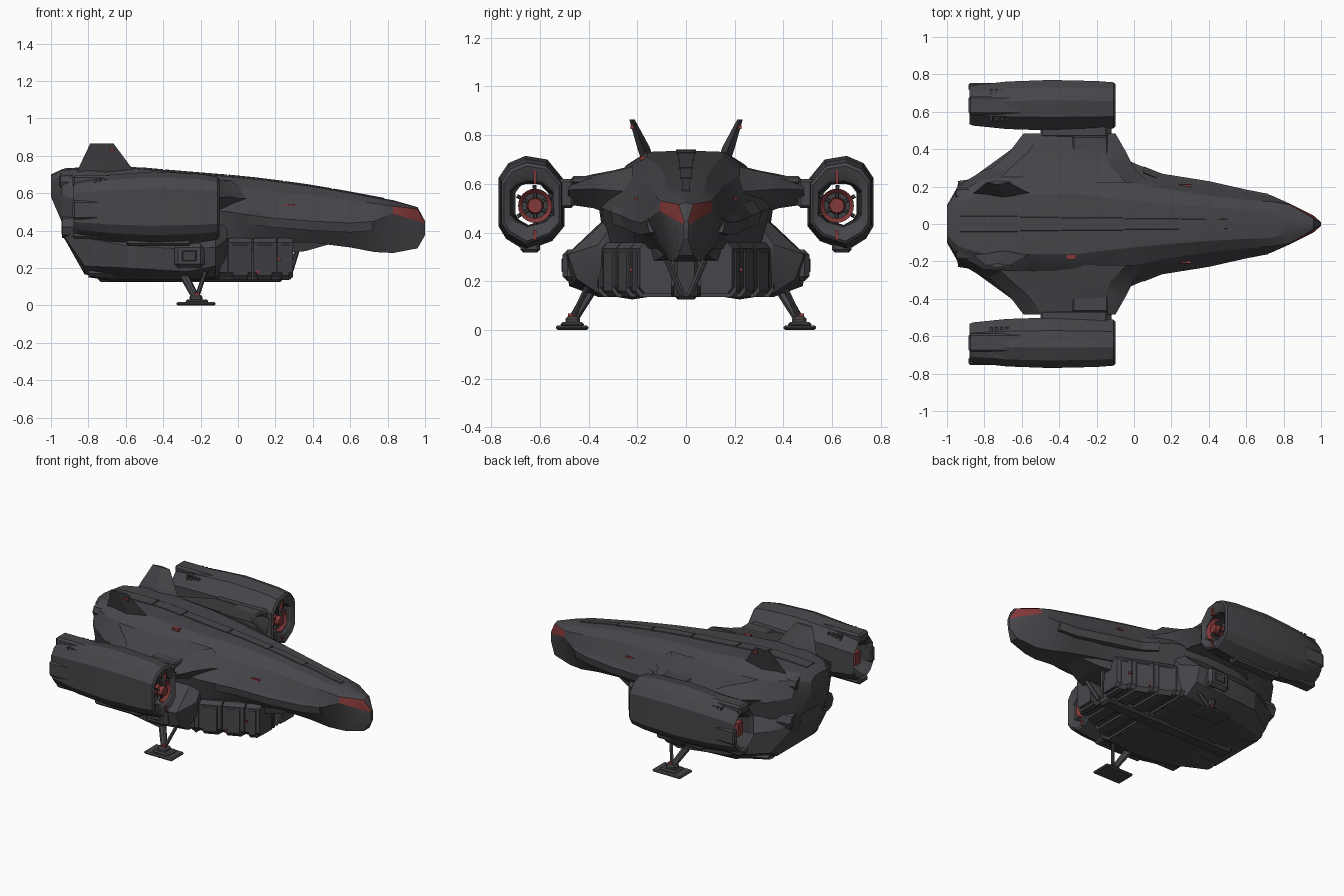
import bpy, bmesh, math
from mathutils import Vector, Matrix

if "Cube" in bpy.data.objects:
    bpy.data.objects.remove(bpy.data.objects["Cube"])

def material(name, rgb):
    m = bpy.data.materials.new(name)
    m.diffuse_color = (*rgb, 1)
    m.use_nodes = True
    m.node_tree.nodes["Principled BSDF"].inputs["Base Color"].default_value = m.diffuse_color
    return m

GREY = material("hull grey", (0.062, 0.061, 0.069))
DARK = material("recess grey", (0.05, 0.05, 0.056))
RED = material("signal red", (0.23, 0.04, 0.04))

def finish(name, bm, mats, smooth=0):
    bmesh.ops.recalc_face_normals(bm, faces=bm.faces)
    me = bpy.data.meshes.new(name)
    bm.to_mesh(me)
    bm.free()
    ob = bpy.data.objects.new(name, me)
    bpy.context.collection.objects.link(ob)
    for m in mats:
        me.materials.append(m)
    if smooth:
        bpy.ops.object.select_all(action='DESELECT')
        ob.select_set(True)
        bpy.context.view_layer.objects.active = ob
        bpy.ops.object.shade_smooth_by_angle(angle=math.radians(smooth))
    return ob

def loft(name, rings, mats, smooth=0, rule=None, tube=False):
    """Skin a row of equal-length rings; rule(ring, side) gives the material index."""
    bm = bmesh.new()
    vs = [[bm.verts.new(p) for p in r] for r in rings]
    n = len(rings[0])
    if tube:
        vs.append(vs[0])
    for i in range(len(vs) - 1):
        for j in range(n):
            k = (j + 1) % n
            f = bm.faces.new((vs[i][j], vs[i][k], vs[i + 1][k], vs[i + 1][j]))
            f.material_index = rule(i, j) if rule else 0
    if not tube:
        bm.faces.new(vs[0])
        bm.faces.new(vs[-1])
    return finish(name, bm, mats, smooth)

def sym_ring(x, half):
    """Half profile from top centre to bottom centre, mirrored in y."""
    return [(x, y, z) for y, z in half] + [(x, -y, z) for y, z in half[::-1] if y > 0]

def box(name, lo, hi, mat, bevel=0.0):
    bm = bmesh.new()
    lo, hi = Vector(lo), Vector(hi)
    bmesh.ops.create_cube(bm, size=1)
    bmesh.ops.scale(bm, vec=hi - lo, verts=bm.verts)
    if bevel:
        bmesh.ops.bevel(bm, geom=bm.edges[:], offset=bevel, segments=1, affect='EDGES')
    bmesh.ops.translate(bm, vec=(lo + hi) / 2, verts=bm.verts)
    return finish(name, bm, [mat])

def rod(name, a, b, r1, r2, mat, sides=8, smooth=0):
    a, b = Vector(a), Vector(b)
    bm = bmesh.new()
    bmesh.ops.create_cone(bm, cap_ends=True, segments=sides, radius1=r1, radius2=r2, depth=(b - a).length)
    m = Matrix.Translation((a + b) / 2) @ (b - a).to_track_quat('Z', 'Y').to_matrix().to_4x4()
    bmesh.ops.transform(bm, matrix=m, verts=bm.verts)
    return finish(name, bm, [mat], smooth)

# Main hull: x, top width/z, shoulder, widest, bottom
HULL = [
    (-1.0, .06, .70, .09, .67, .10, .62, .08, .58),
    (-.94, .12, .728, .17, .69, .205, .59, .17, .44),
    (-.80, .16, .737, .24, .68, .29, .55, .24, .32),
    (-.55, .16, .737, .25, .67, .35, .53, .30, .30),
    (-.30, .16, .715, .25, .66, .36, .52, .33, .30),
    (-.05, .13, .695, .23, .635, .345, .50, .30, .32),
    (.15, .11, .675, .19, .615, .265, .47, .20, .335),
    (.40, .09, .64, .15, .59, .225, .45, .12, .335),
    (.60, .08, .605, .13, .56, .18, .44, .09, .31),
    (.73, .075, .58, .12, .545, .155, .45, .07, .285),
    (.83, .05, .562, .105, .53, .11, .49, .05, .28),
    (.96, .015, .525, .03, .515, .045, .45, .03, .305),
    (1.0, .004, .45, .007, .445, .01, .435, .008, .375)]
rings = [sym_ring(s[0], [(0, s[2]), (s[1], s[2] - .006), (s[3], s[4]), (s[5], s[6]), (s[7], s[8]), (0, s[8])]) for s in HULL]
loft("main_hull", rings, [GREY, RED], 22, lambda i, j: int(i in (10, 11) and j in (2, 7)))

def hull_at(x, col):
    for a, b in zip(HULL, HULL[1:]):
        if a[0] <= x <= b[0]:
            return a[col] + (b[col] - a[col]) * (x - a[0]) / (b[0] - a[0])

# Raised spine panels along the roof
for i, (x0, x1, w) in enumerate([(-.93, -.62, .05), (-.61, -.4, .045), (-.39, -.06, .04), (-.05, .24, .035), (.25, .5, .03), (.51, .78, .02)]):
    loft(f"spine_panel_{i}", [[(x, y, hull_at(x, 2) + dz) for y, dz in ((-w, -.02), (-w * .8, .004), (w * .8, .004), (w, -.02))]
                              for x in (x0, (x0 + x1) / 2, x1)], [GREY])
box("roof_light", (-.36, -.19, .69), (-.31, -.165, .712), RED)

# Lower belly with side sponsons
BELLY = [
    (-.93, .18, .45, .20, .40, .19, .37, .12, .36),
    (-.82, .24, .46, .28, .36, .27, .21, .20, .165),
    (-.60, .30, .47, .44, .32, .43, .20, .33, .135),
    (-.27, .32, .47, .50, .30, .48, .18, .36, .135),
    (-.12, .32, .46, .485, .31, .45, .21, .36, .15),
    (-.06, .30, .44, .36, .35, .34, .26, .30, .18)]
loft("belly", [sym_ring(s[0], [(0, s[2])] + [(s[k], s[k + 1]) for k in (1, 3, 5, 7)] + [(0, s[8])]) for s in BELLY], [GREY], 22)

# Chin under the front hull, and keel between the containers
loft("chin_fairing", [sym_ring(x, [(0, .40), (w, .40), (w * .8, z), (0, z)])
                      for x, w, z in ((-.1, .24, .30), (.25, .18, .28), (.36, .14, .29), (.5, .08, .33))], [GREY])
box("keel", (-.75, -.05, .125), (.24, .05, .3), DARK, .015)

def slant(x):
    """Outer face of the tapering container row."""
    return .355 - (x + .08) * .44

for s, side in ((1, "left"), (-1, "right")):
    def P(x, y, z):
        return (x, s * y, z)

    def sbox(name, lo, hi, mat, bevel=0.0):
        y0, y1 = sorted((s * lo[1], s * hi[1]))
        return box(f"{side}_{name}", (lo[0], y0, lo[2]), (hi[0], y1, hi[2]), mat, bevel)

    # Wing blending from hull to engine
    wing = [(.22, -.84, .08, .44, .675), (.30, -.76, .0, .47, .655), (.38, -.67, -.04, .50, .64), (.485, -.59, -.1, .515, .615)]
    loft(f"{side}_wing", [[P(a, y, (z0 + z1) / 2), P(a + .1, y, z1), P(b - .12, y, z1 - .005), P(b, y, (z0 + z1) / 2 + .01),
                           P(b - .1, y, z0), P(a + .1, y, z0)] for y, a, b, z0, z1 in wing], [GREY], 22)
    sbox("wing_coupler", (-.50, .46, .50), (-.14, .53, .62), GREY, .012)
    sbox("wing_panel", (-.33, .36, .60), (-.14, .47, .632), GREY, .008)

    # Engine nacelle: ten-sided open tube with faceted intake lip
    out = [(.14, .11), (.10, .17), (.03, .20), (-.06, .185), (-.13, .10), (-.13, -.09), (-.08, -.15), (.03, -.19), (.11, -.14), (.14, -.09)]
    rows = [(-.80, .50, .45), (-.86, .62, .58), (-.88, .74, .70), (-.86, .80, .78), (-.68, .94, .92), (-.45, 1, 1), (-.2, .96, .94),
            (-.11, .91, .86), (-.1, .84, .79), (-.115, .68, .54), (-.125, .64, .48), (-.2, .60, .44)]
    loft(f"{side}_nacelle", [[P(x, .63 + a * ky, .515 + b * kz) for a, b in out] for x, ky, kz in rows], [GREY, DARK], 24,
         lambda i, j: int(i in (0, 10, 11)), True)
    # Fan: red ring, hub, spokes and vertical light strips
    bm = bmesh.new()
    for k in range(24):
        t = [2 * math.pi * (k + d) / 24 for d in (0, 1)]
        bm.faces.new([bm.verts.new(P(x, .62 + r * math.cos(a), .51 + r * math.sin(a)))
                      for a, r, x in ((t[0], .07, -.115), (t[1], .07, -.115), (t[1], .052, -.135), (t[0], .052, -.135))])
    bmesh.ops.remove_doubles(bm, verts=bm.verts, dist=.0005)
    finish(f"{side}_fan_ring", bm, [RED])
    rod(f"{side}_fan_hub", P(-.2, .62, .51), P(-.11, .62, .51), .038, .03, RED, 14, 30)
    rod(f"{side}_fan_core", P(-.82, .625, .51), P(-.17, .62, .51), .035, .055, DARK, 12, 40)
    for k in range(6):
        a = math.pi * k / 3 + .5
        rod(f"{side}_fan_spoke_{k}", P(-.14, .62, .51), P(-.14, .62 + .085 * math.cos(a), .51 + .085 * math.sin(a)), .008, .008, DARK, 6)
    for k, (z0, z1) in enumerate(((.60, .655), (.37, .41))):
        sbox(f"intake_light_{k}", (-.125, .614, z0), (-.099, .626, z1), RED)
    sbox("exhaust_glow", (-.845, .60, .47), (-.81, .65, .56), RED)
    # Plates, vents and keel on the nacelle
    sbox("nacelle_top_plate", (-.885, .585, .63), (-.60, .685, .695), GREY, .012)
    sbox("nacelle_outer_plate", (-.885, .71, .46), (-.62, .755, .56), GREY, .01)
    sbox("nacelle_lower_plate", (-.885, .59, .355), (-.62, .68, .40), GREY, .012)
    sbox("nacelle_keel", (-.6, .60, .318), (-.25, .68, .36), GREY, .012)
    for k in range(4):
        x = -.77 + .028 * k
        sbox(f"nacelle_vent_{k}", (x, .55, .60), (x + .014, .72, .672), DARK)

    # Tail fin, leaning outward
    fin = []
    for y, z, pts in ((.155, .69, (-.87, -.7, -.53)), (.175, .75, (-.845, -.7, -.58)), (.222, .865, (-.79, -.73, -.665))):
        t = .026 if z < .8 else .011
        fin.append([P(pts[0], y, z), P(pts[1], y + t, z), P(pts[2], y, z), P(pts[1], y - t, z)])
    loft(f"{side}_tail_fin", fin, [GREY])
    sbox("fin_light", (-.69, .211, .825), (-.66, .229, .842), RED)

    # Rear engine lobes
    for k, (y, z, r, x0) in enumerate(((.15, .66, .055, -.95), (.17, .42, .075, -.94), (.07, .40, .06, -.92))):
        rod(f"{side}_rear_nozzle_{k}", P(x0, y, z), P(-.78, y, z), r * .8, r * 1.1, GREY, 8)
        rod(f"{side}_rear_nozzle_core_{k}", P(x0 - .004, y, z), P(x0 + .03, y, z), r * .55, r * .55, DARK, 8)

    # Cargo containers: a row tapering towards the nose, open V at the front
    for k, (x0, x1) in enumerate(((-.10, -.055), (-.05, .075), (.082, .205), (.212, .295))):
        for part, e, z0, z1 in (("container", 0, .15, .36), ("container_rib", .022, .135, .345)):
            a, b = x0 + e, x1 - e
            if b > a:
                d = .006 if e else 0
                loft(f"{side}_{part}_{k}", [[P(x, .06, z0), P(x, slant(x) + d - .02, z0), P(x, slant(x) + d, z0 + .025),
                                             P(x, slant(x) + d, z1 - .025), P(x, slant(x) + d - .02, z1), P(x, .06, z1)]
                                            for x in (a, b)], [GREY])
    for k, (x, z) in enumerate(((.10, .17), (.215, .24))):
        sbox(f"container_light_{k}", (x, .22, z), (x + .012, slant(x) + .006, z + .016), RED)
    rod(f"{side}_v_strut", P(.27, .015, .145), P(.33, .10, .34), .014, .014, GREY, 6)

    # Sponson details and underside pod
    loft(f"{side}_underside_pod", [[P(x, .22 + w * math.cos(a), .17 + h * math.sin(a)) for a in [math.pi * q / 4 for q in range(8)]]
                                   for x, w, h in ((-.8, .05, .02), (-.65, .11, .042), (-.3, .12, .045), (-.1, .09, .03))], [GREY], 30)
    sbox("sponson_block", (-.34, .42, .20), (-.18, .507, .33), GREY, .02)
    sbox("sponson_port", (-.30, .49, .235), (-.22, .512, .295), DARK, .006)

    # Hull side panel and marker light
    loft(f"{side}_cheek_panel", [[P(x, hull_at(x, 5) + d, hull_at(x, 6) + z) for d, z in ((-.03, .05), (.004, .0), (-.005, -.05), (-.06, -.05))]
                                 for x in (.05, .15, .4, .6, .72)], [GREY])
    sbox("marker_light", (.24, .17, .533), (.305, .211, .543), RED)

    # Landing leg
    rod(f"{side}_leg_strut", P(-.31, .37, .20), P(-.225, .465, .04), .026, .02, GREY, 8)
    rod(f"{side}_leg_brace", P(-.17, .40, .19), P(-.215, .46, .06), .012, .012, DARK, 6)
    sbox("leg_ankle", (-.26, .435, .02), (-.19, .495, .055), GREY, .01)
    sbox("leg_light", (-.235, .455, .05), (-.205, .485, .068), RED)
    sbox("foot", (-.33, .40, 0), (-.12, .535, .018), GREY, .007)
    sbox("foot_top", (-.28, .42, .012), (-.16, .515, .032), GREY, .008)
